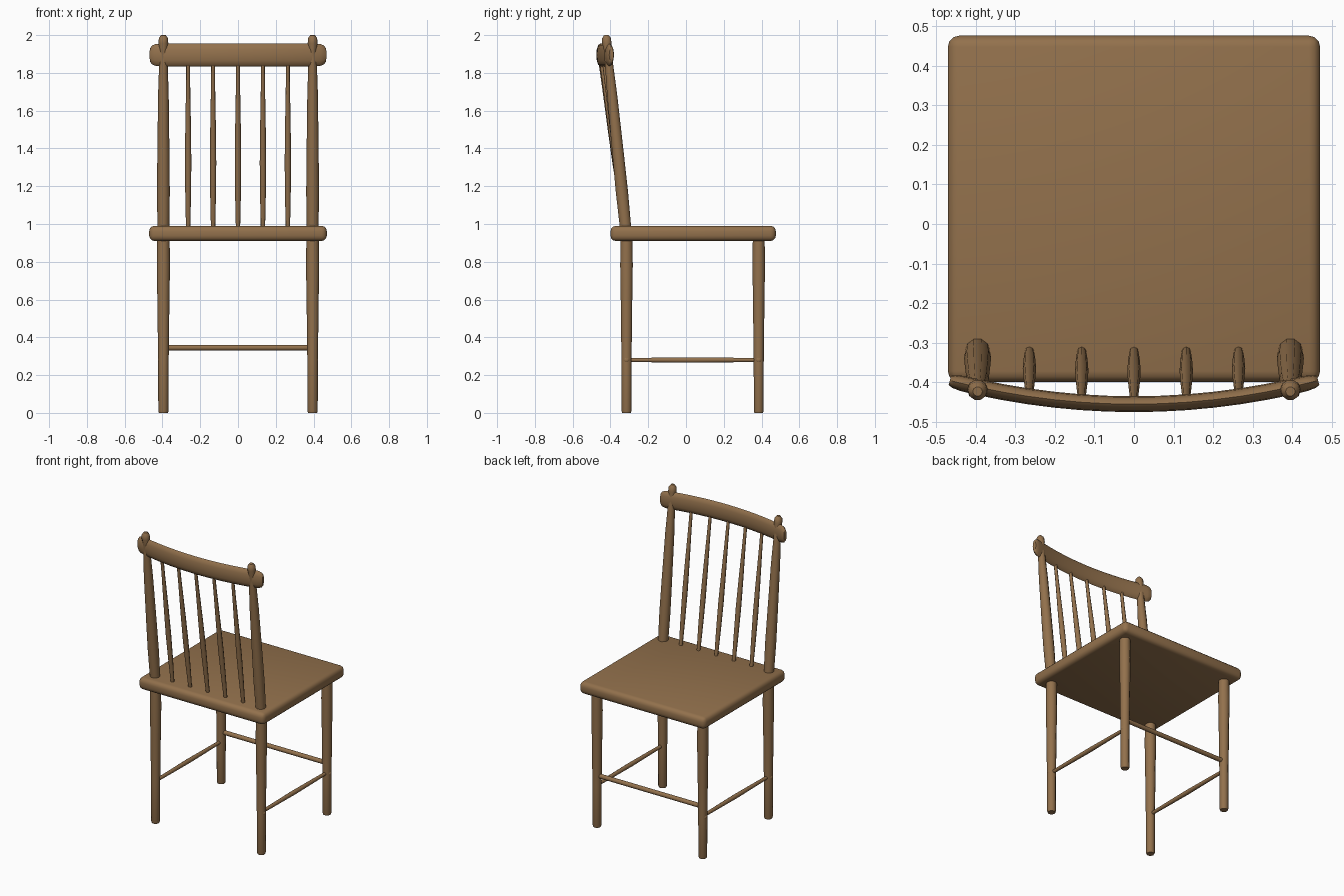
import bpy, bmesh, math
from mathutils import Vector

cube = bpy.data.objects.get("Cube")
if cube:
    bpy.data.objects.remove(cube)

wood = bpy.data.materials.new("brown_wood")
wood.use_nodes = True
WOOD = (0.29, 0.165, 0.073, 1)
wood.diffuse_color = WOOD
wood.node_tree.nodes["Principled BSDF"].inputs["Base Color"].default_value = WOOD


def finish(name, bm, angle=50):
    bmesh.ops.recalc_face_normals(bm, faces=bm.faces)
    mesh = bpy.data.meshes.new(name)
    bm.to_mesh(mesh)
    bm.free()
    obj = bpy.data.objects.new(name, mesh)
    bpy.context.collection.objects.link(obj)
    mesh.materials.append(wood)
    bpy.ops.object.select_all(action='DESELECT')
    obj.select_set(True)
    bpy.context.view_layer.objects.active = obj
    bpy.ops.object.shade_smooth_by_angle(angle=math.radians(angle))
    return obj


def loft(name, rings, angle=50):
    """Skin a list of closed rings of points and cap both ends."""
    bm = bmesh.new()
    loops = [[bm.verts.new(p) for p in ring] for ring in rings]
    n = len(loops[0])
    for a, b in zip(loops, loops[1:]):
        for i in range(n):
            j = (i + 1) % n
            bm.faces.new((a[i], a[j], b[j], b[i]))
    bm.faces.new(loops[0])
    bm.faces.new(loops[-1])
    return finish(name, bm, angle)


def turned(name, start, end, profile, sides=10):
    """Turned rod; profile holds (fraction along the axis, radius)."""
    start, end = Vector(start), Vector(end)
    turn = (end - start).to_track_quat('Z', 'Y')
    angles = [math.tau * i / sides for i in range(sides)]
    rings = [[start.lerp(end, t) + turn @ Vector((r * math.cos(a), r * math.sin(a), 0))
              for a in angles] for t, r in profile]
    return loft(name, rings)


# Seat with rounded corners and edges
bm = bmesh.new()
bmesh.ops.create_cube(bm, size=1)
for v in bm.verts:
    v.co = Vector((v.co.x * 0.94, v.co.y * 0.875 + 0.038, v.co.z * 0.08 + 0.95))
bmesh.ops.bevel(bm, geom=bm.edges[:], offset=0.028, segments=3, profile=0.5, affect='EDGES')
finish("seat", bm)

LEG_X, BACK_Y, FRONT_Y = 0.395, -0.315, 0.385
LEG = [(0, 0.024), (0.01, 0.027), (0.3, 0.028), (0.65, 0.032), (0.85, 0.035), (1, 0.033)]
POST = [(0, 0.031), (0.2, 0.034), (0.4, 0.032), (0.7, 0.028), (0.87, 0.022),
        (0.92, 0.02), (0.96, 0.026), (0.985, 0.024), (1, 0.012)]
SPINDLE = [(0, 0.011), (0.2, 0.015), (0.4, 0.017), (0.6, 0.015), (0.85, 0.011), (1, 0.01)]
ROD = [(0, 0.011), (0.5, 0.015), (1, 0.011)]

for side, x in (("left", LEG_X), ("right", -LEG_X)):
    # Legs with small swellings where the side stretcher enters
    for end, y in (("back", BACK_Y), ("front", FRONT_Y)):
        turned(f"{side}_{end}_leg", (x, y, 0), (x, y, 0.92), LEG)
        bm = bmesh.new()
        bmesh.ops.create_uvsphere(bm, u_segments=10, v_segments=6, radius=0.02)
        bmesh.ops.translate(bm, verts=bm.verts, vec=(x + math.copysign(0.011, x), y, 0.28))
        finish(f"{side}_{end}_joint", bm)
    turned(f"{side}_stretcher", (x, BACK_Y, 0.28), (x, FRONT_Y, 0.28), ROD)
    # Leaning back posts with finials
    turned(f"{side}_back_post", (x, -0.318, 0.96), (x, -0.423, 2.0), POST)

turned("cross_stretcher", (-LEG_X, FRONT_Y, 0.345), (LEG_X, FRONT_Y, 0.345),
       [(0, 0.015), (1, 0.015)])


def rail_y(x):
    return -0.455 + 0.06 * (x / 0.465) ** 2


# Back spindles fanned along the curved rail
for i in range(-2, 3):
    x = i * 0.132
    turned(f"spindle_{i + 3}", (x, -0.318, 0.96), (x, rail_y(x), 1.87), SPINDLE, 8)

# Curved top rail of oval section with tapered ends
rings = []
stations = [-0.465, -0.455, -0.435] + [0.4 * i / 6 for i in range(-6, 7)] + [0.435, 0.455, 0.465]
for x in stations:
    size = {0.465: 0.6, 0.455: 0.84, 0.435: 0.97}.get(abs(x), 1)
    slope = 0.12 * x / 0.465 ** 2
    along = Vector((1, slope, 0)).normalized()
    across = Vector((-along.y, along.x, 0))
    centre = Vector((x, rail_y(x), 1.895))
    rings.append([centre + across * (0.02 * size * math.cos(a)) + Vector((0, 0, 0.06 * size * math.sin(a)))
                  for a in (math.tau * k / 12 for k in range(12))])
loft("top_rail", rings)
